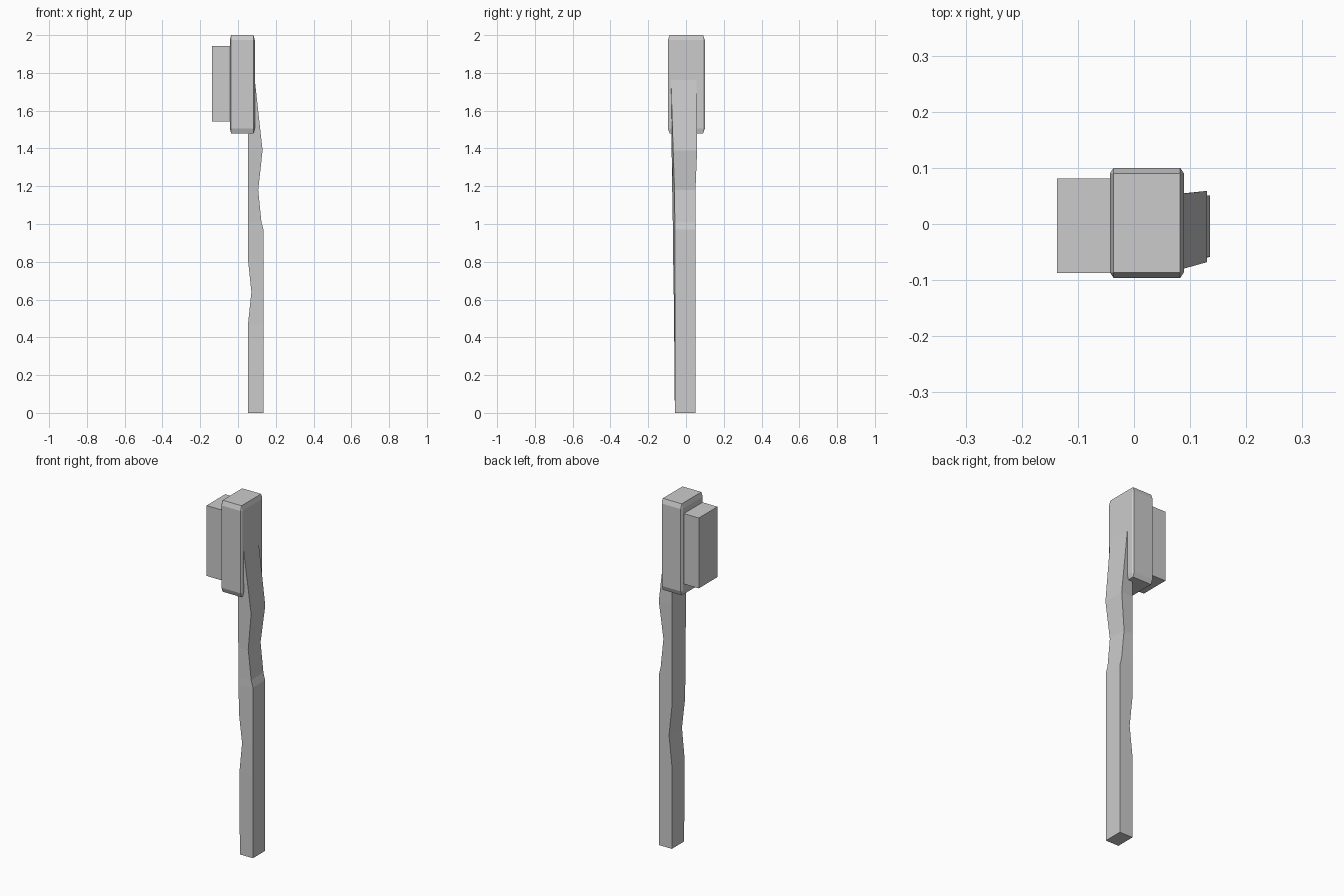
import bpy, bmesh

if "Cube" in bpy.data.objects:
    bpy.data.objects.remove(bpy.data.objects["Cube"])


def make_object(name, bm):
    bmesh.ops.recalc_face_normals(bm, faces=bm.faces)
    mesh = bpy.data.meshes.new(name)
    bm.to_mesh(mesh)
    bm.free()
    obj = bpy.data.objects.new(name, mesh)
    bpy.context.collection.objects.link(obj)
    return obj


def box(name, lo, hi, bevel=0.0):
    """Unit cube, bevelled before scaling so the chamfer follows the proportions."""
    bm = bmesh.new()
    bmesh.ops.create_cube(bm, size=1)
    if bevel:
        bmesh.ops.bevel(bm, geom=bm.edges[:], offset=bevel, segments=1,
                        profile=0.5, affect='EDGES')
    for v in bm.verts:
        for i in range(3):
            v.co[i] = lo[i] + (v.co[i] + 0.5) * (hi[i] - lo[i])
    return make_object(name, bm)


# Head block and striking plate
box("head", (-0.043, -0.096, 1.48), (0.089, 0.1, 2.0), bevel=0.05)
box("side_block", (-0.137, -0.087, 1.543), (-0.03, 0.081, 1.943))

# Handle sections: z, left x, right x, left front y, right front y, right back y
sections = [
    (0.00, 0.053, 0.135, -0.059, -0.059, 0.051),
    (0.47, 0.053, 0.135, -0.063, -0.059, 0.051),
    (0.64, 0.071, 0.135, -0.065, -0.059, 0.051),
    (0.81, 0.053, 0.135, -0.068, -0.059, 0.051),
    (0.97, 0.053, 0.135, -0.070, -0.059, 0.051),
    (1.01, 0.053, 0.124, -0.070, -0.059, 0.051),
    (1.18, 0.053, 0.107, -0.073, -0.061, 0.050),
    (1.39, 0.053, 0.130, -0.076, -0.068, 0.059),
    (1.78, 0.053, 0.087, -0.085, -0.080, 0.054),
]
bm = bmesh.new()
rings = [[bm.verts.new(p) for p in ((xl, fl, z), (xr, fr, z), (xr, br, z), (xl, 0.051, z))]
         for z, xl, xr, fl, fr, br in sections]
for a, b in zip(rings, rings[1:]):
    for i in range(4):
        j = (i + 1) % 4
        bm.faces.new((a[i], a[j], b[j], b[i]))
bm.faces.new(rings[0])
bm.faces.new(rings[-1])
make_object("handle", bm)
